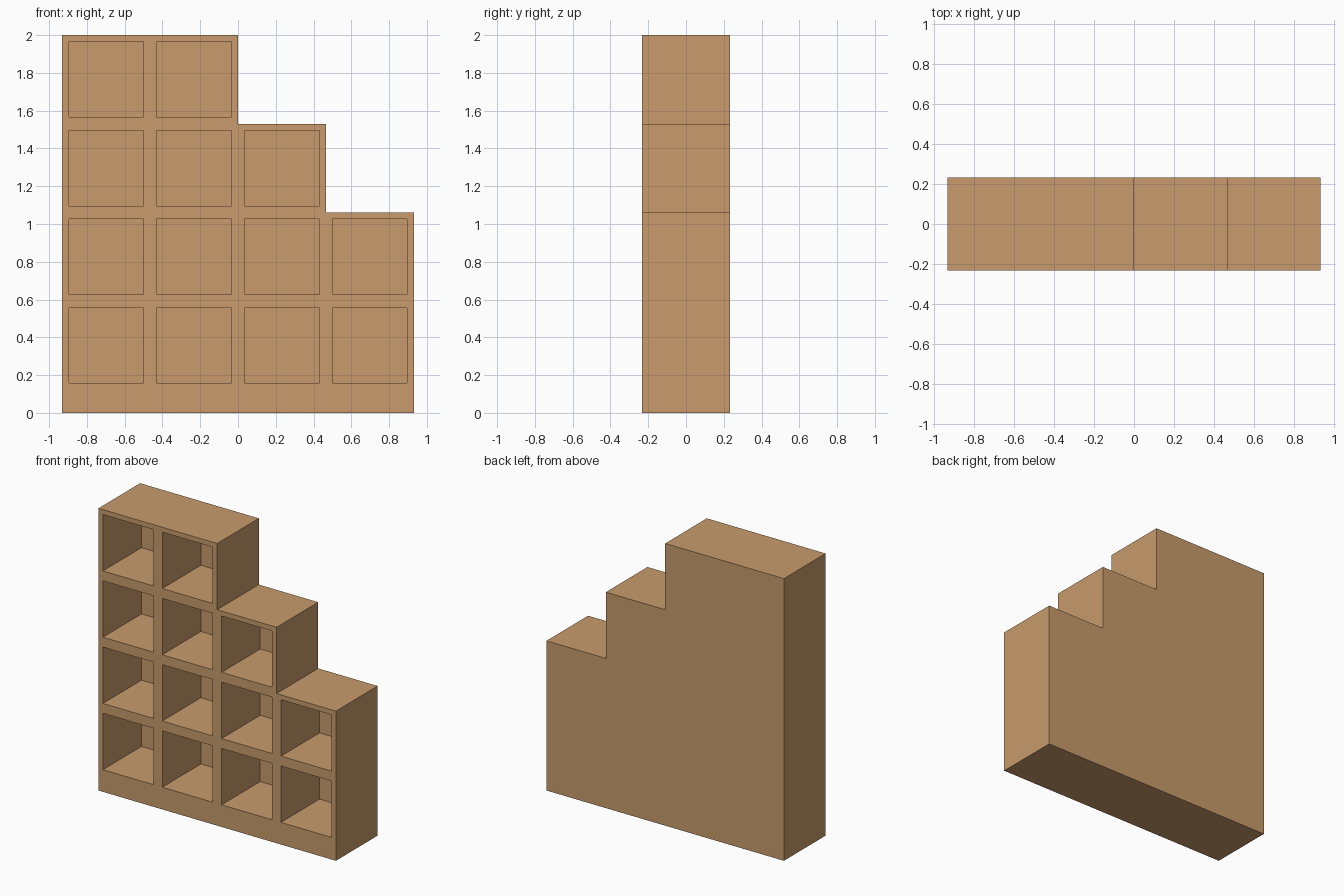
import bpy
import bmesh
from mathutils import Vector

if "Cube" in bpy.data.objects:
    bpy.data.objects.remove(bpy.data.objects["Cube"])

HALF_W, HALF_D = 0.931, 0.233
PLINTH, TOP = 0.122, 2.0
STEPS = [4, 4, 3, 2]          # cubbies per row, bottom to top
RIM, CELL_DEPTH = 0.035, 0.432
CW, CH = HALF_W / 2, (TOP - PLINTH) / 4

bm = bmesh.new()


def front_quad(x0, x1, z0, z1):
    bm.faces.new([bm.verts.new((x, -HALF_D, z))
                  for x, z in ((x0, z0), (x1, z0), (x1, z1), (x0, z1))])


# Stepped front: plinth strip and one square per cubby
for c in range(4):
    x = -HALF_W + c * CW
    front_quad(x, x + CW, 0, PLINTH)
    for r in range(4):
        if c < STEPS[r]:
            z = PLINTH + r * CH
            front_quad(x, x + CW, z, z + CH)
bmesh.ops.remove_doubles(bm, verts=bm.verts[:], dist=1e-4)

# Solid body
ext = bmesh.ops.extrude_face_region(bm, geom=bm.faces[:], use_keep_orig=True)
back = [g for g in ext["geom"] if isinstance(g, bmesh.types.BMVert)]
bmesh.ops.translate(bm, verts=back, vec=Vector((0, 2 * HALF_D, 0)))
bmesh.ops.recalc_face_normals(bm, faces=bm.faces[:])

# Open cubbies: inset each front square and push it back
cells = [f for f in bm.faces
         if f.calc_center_median().y < -HALF_D + 1e-4
         and f.calc_center_median().z > PLINTH]
bmesh.ops.inset_individual(bm, faces=cells, thickness=RIM, use_even_offset=True)
cells = bmesh.ops.extrude_discrete_faces(bm, faces=cells)["faces"]
bmesh.ops.translate(bm, verts=list({v for f in cells for v in f.verts}),
                    vec=Vector((0, CELL_DEPTH, 0)))
bmesh.ops.recalc_face_normals(bm, faces=bm.faces[:])

mesh = bpy.data.meshes.new("stepped_bookcase")
bm.to_mesh(mesh)
bm.free()
obj = bpy.data.objects.new("stepped_bookcase", mesh)
bpy.context.collection.objects.link(obj)

wood = bpy.data.materials.new("wood")
wood.diffuse_color = (0.58, 0.33, 0.15, 1)
wood.use_nodes = True
wood.node_tree.nodes["Principled BSDF"].inputs["Base Color"].default_value = wood.diffuse_color
mesh.materials.append(wood)
